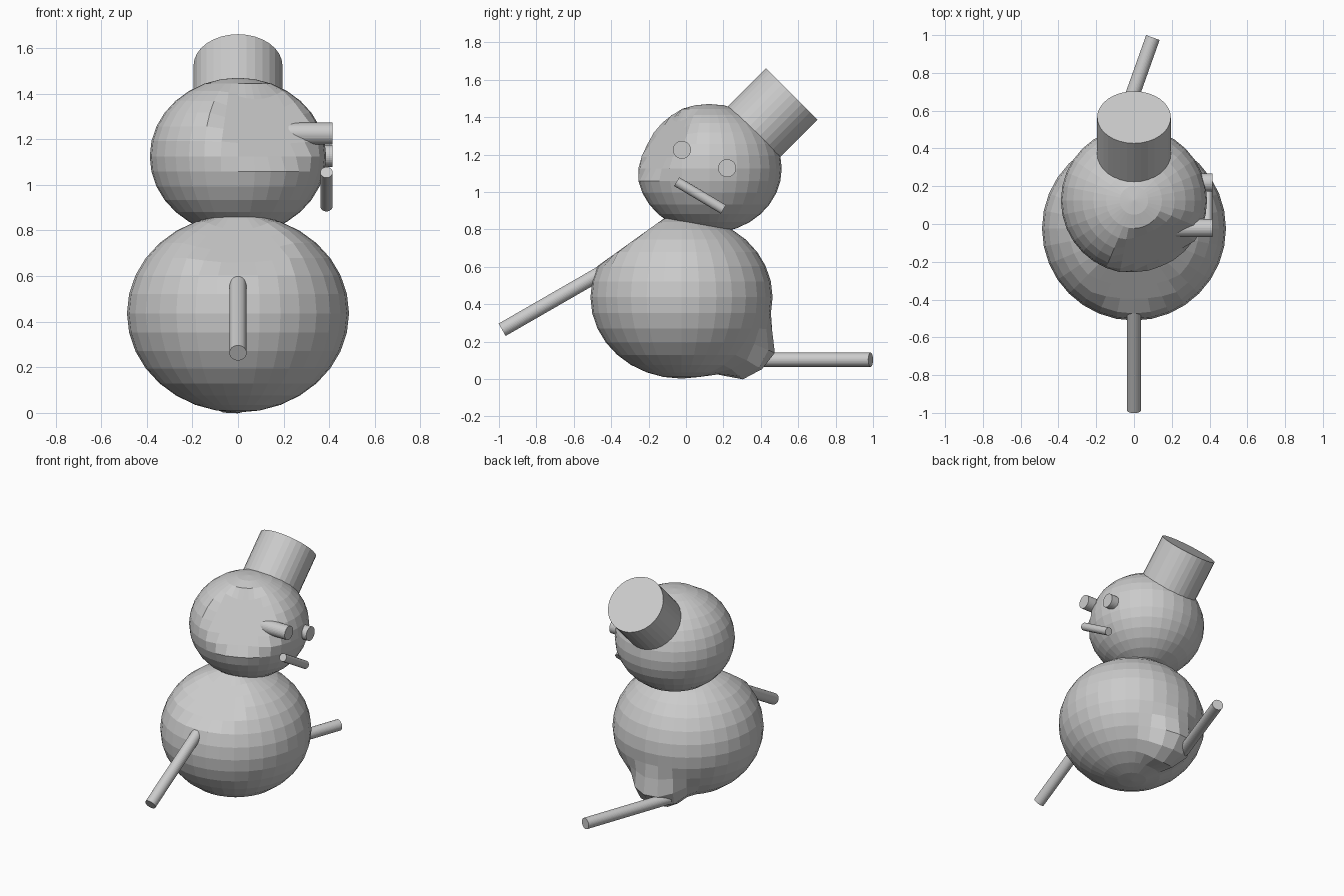
import bpy, math
from mathutils import Vector

if "Cube" in bpy.data.objects:
    bpy.data.objects.remove(bpy.data.objects["Cube"])


def ball(name, centre, radius, height, dent_normal, dent_offset):
    """Squashed faceted sphere with one flattened patch."""
    bpy.ops.mesh.primitive_uv_sphere_add(segments=32, ring_count=16, radius=1)
    ob = bpy.context.object
    ob.name = name
    n = Vector(dent_normal).normalized()
    for v in ob.data.vertices:
        v.co = Vector((v.co.x * radius, v.co.y * radius, v.co.z * height))
        d = v.co.dot(n)
        if d > dent_offset:
            v.co *= dent_offset / d
    ob.location = centre
    return ob


def rod(name, start, end, radius):
    """Cylinder running between two points."""
    a, b = Vector(start), Vector(end)
    bpy.ops.mesh.primitive_cylinder_add(vertices=32, radius=radius,
                                        depth=(b - a).length, location=(a + b) / 2)
    ob = bpy.context.object
    ob.name = name
    ob.rotation_euler = (b - a).to_track_quat('Z', 'Y').to_euler()
    return ob


# Lower body, flattened at the upper front
body = ball("body", (0, -0.024, 0.437), 0.487, 0.435, (0, -0.58, 0.81), 0.397)

# Bulge at the lower back where the rear arm grows out
bulge = Vector((-0.05, 0.75, -0.65))
for v in body.data.vertices:
    angle = math.degrees(v.co.angle(bulge))
    v.co *= 1 + 0.25 * math.exp(-(angle / 20) ** 4)

# Head, flattened at the upper front right
ball("head", (0, 0.125, 1.125), 0.387, 0.345, (0.36, -0.78, 0.51), 0.29)

# Tilted hat
rod("hat", (0, 0.33, 1.288), (0, 0.565, 1.523), 0.195)

# Stick arms
rod("front_arm", (0, -0.38, 0.61), (0, -0.983, 0.263), 0.038)
rod("rear_arm", (-0.12, 0.37, 0.103), (0.10, 0.987, 0.103), 0.038)

# Face on the right side
for name, y, z in (("eye_front", -0.022, 1.225), ("eye_rear", 0.22, 1.127)):
    rod(name, (0.2, y, z), (0.415, y, z), 0.048)
rod("mouth", (0.388, -0.05, 1.055), (0.388, 0.2, 0.907), 0.027)
